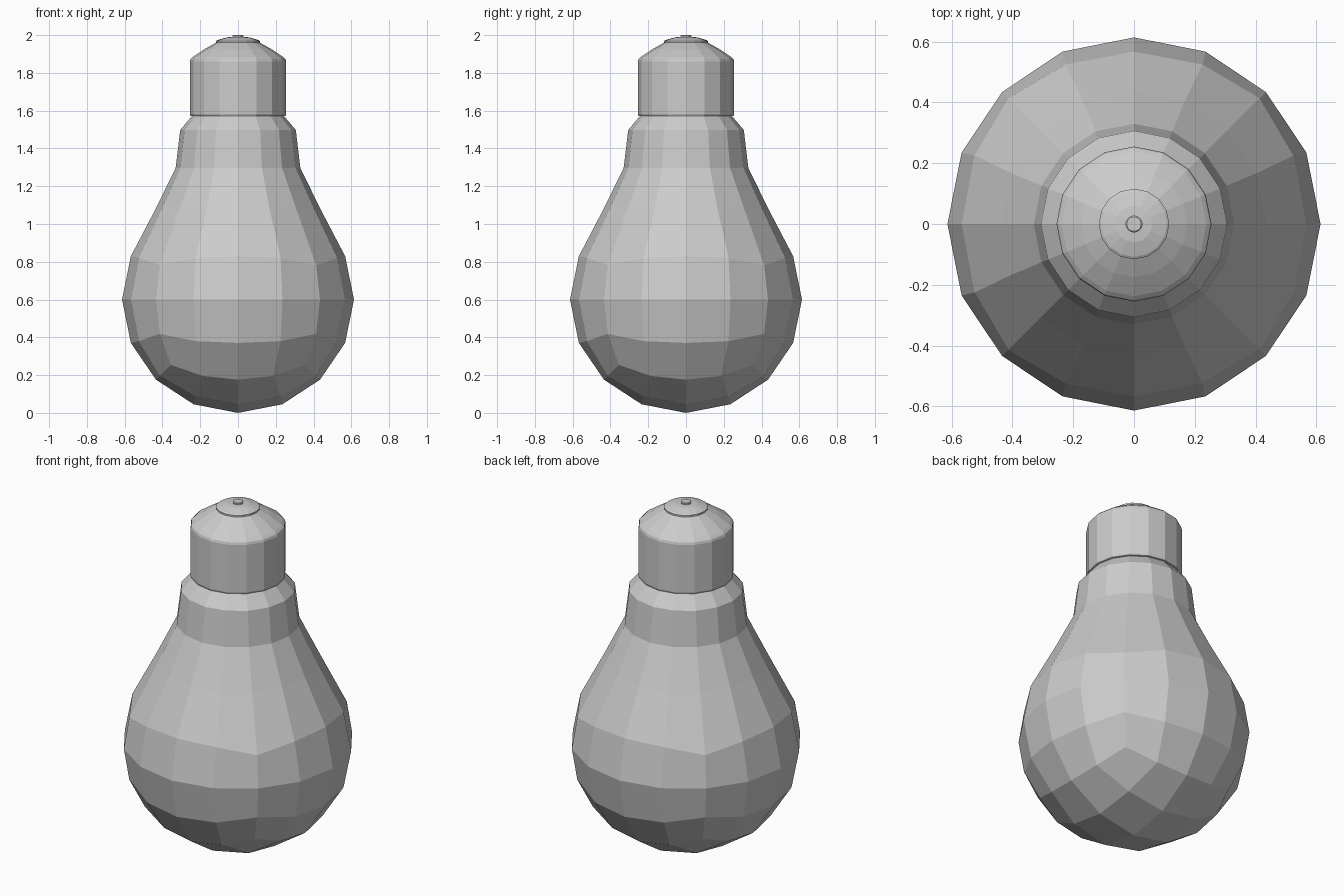
import bpy, bmesh, math

if "Cube" in bpy.data.objects:
    bpy.data.objects.remove(bpy.data.objects["Cube"])

STEP = math.tau / 16


def finish(bm, name):
    bmesh.ops.recalc_face_normals(bm, faces=bm.faces[:])
    me = bpy.data.meshes.new(name)
    bm.to_mesh(me)
    bm.free()
    ob = bpy.data.objects.new(name, me)
    bpy.context.collection.objects.link(ob)
    return ob


def lathe(name, profile):
    """Closed 16-sided solid from (radius, height) points, bottom to top."""
    bm = bmesh.new()
    rings = [[bm.verts.new((r * math.cos(i * STEP), r * math.sin(i * STEP), z))
              for i in range(16)] for r, z in profile]
    for a, b in zip(rings, rings[1:]):
        for i in range(16):
            j = (i + 1) % 16
            bm.faces.new((a[i], a[j], b[j], b[i]))
    bm.faces.new(rings[0][::-1])
    bm.faces.new(rings[-1])
    return finish(bm, name)


# Glass bulb: lower part is a cube subdivided into a quad sphere
bm = bmesh.new()
bmesh.ops.create_cube(bm, size=2)
for _ in range(2):
    bmesh.ops.subdivide_edges(bm, edges=bm.edges[:], cuts=1, use_grid_fill=True)
    for v in bm.verts:
        v.co.normalize()
bmesh.ops.delete(bm, geom=[v for v in bm.verts if v.co.z > 0.5], context='VERTS')
for v in bm.verts:
    v.co = (v.co.x * 0.614, v.co.y * 0.614, 0.6 + v.co.z * 0.6)

# Glass bulb: shoulder and neck extruded ring by ring from the open rim
edges = [e for e in bm.edges if e.is_boundary]
for r, z in [(0.436, 1.08), (0.33, 1.297), (0.306, 1.498), (0.243, 1.572), (0.235, 1.6)]:
    new = bmesh.ops.extrude_edge_only(bm, edges=edges)['geom']
    for v in new:
        if isinstance(v, bmesh.types.BMVert):
            a = round(math.atan2(v.co.y, v.co.x) / STEP) * STEP
            v.co = (r * math.cos(a), r * math.sin(a), z)
    edges = [e for e in new if isinstance(e, bmesh.types.BMEdge)]
bmesh.ops.contextual_create(bm, geom=edges)
finish(bm, "glass_bulb")

# Metal screw cap
lathe("metal_cap", [(0.243, 1.57), (0.252, 1.573), (0.255, 1.582), (0.255, 1.86),
                    (0.251, 1.873), (0.238, 1.885), (0.175, 1.927), (0.11, 1.963)])

# Contact disc and tip
lathe("contact_disc", [(0.108, 1.955), (0.116, 1.96), (0.116, 1.969),
                       (0.108, 1.974), (0.06, 1.988), (0.025, 1.991)])
lathe("contact_tip", [(0.028, 1.985), (0.028, 1.997), (0.024, 2.0)])
